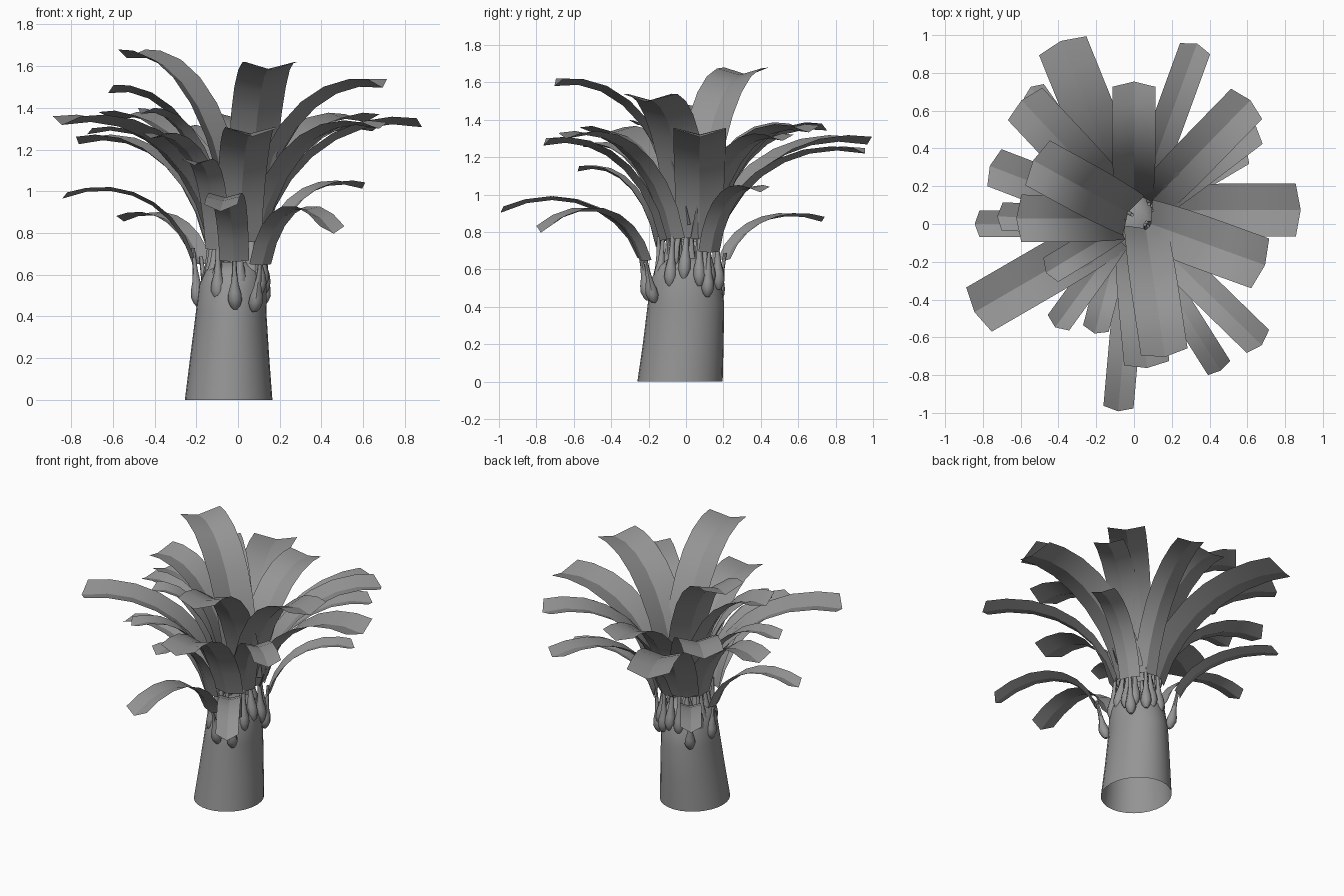
import bpy, bmesh
from math import pi, cos, sin
from mathutils import Vector

cube = bpy.data.objects.get("Cube")
if cube:
    bpy.data.objects.remove(cube, do_unlink=True)

grey = bpy.data.materials.new("plain_grey")
grey.use_nodes = True
COLOUR = (0.3, 0.3, 0.3, 1)
grey.diffuse_color = COLOUR
grey.node_tree.nodes["Principled BSDF"].inputs["Base Color"].default_value = COLOUR


def finish(bm, name, angle):
    """Turn a bmesh into a smooth shaded object."""
    mesh = bpy.data.meshes.new(name)
    bm.to_mesh(mesh)
    bm.free()
    mesh.materials.append(grey)
    obj = bpy.data.objects.new(name, mesh)
    bpy.context.collection.objects.link(obj)
    bpy.ops.object.select_all(action='DESELECT')
    obj.select_set(True)
    bpy.context.view_layer.objects.active = obj
    bpy.ops.object.shade_smooth_by_angle(angle=angle)
    return obj


def tube(name, rings, sides, cap_bottom):
    """Loft horizontal ellipses given as (centre, x radius, y radius)."""
    bm = bmesh.new()
    turns = [2 * pi * i / sides for i in range(sides)]
    loops = [[bm.verts.new(c + Vector((rx * cos(a), ry * sin(a), 0))) for a in turns]
             for c, rx, ry in rings]
    for low, high in zip(loops, loops[1:]):
        for i in range(sides):
            j = (i + 1) % sides
            bm.faces.new((low[i], low[j], high[j], high[i]))
    bm.faces.new(loops[-1])
    if cap_bottom:
        bm.faces.new(loops[0][::-1])
    return finish(bm, name, pi / 4)


def bezier(p, t):
    s = 1 - t
    return p[0] * s**3 + p[1] * 3 * s * s * t + p[2] * 3 * s * t * t + p[3] * t**3


def blade(name, path, side, width, steps=7):
    """Arching strip with a creased gutter and a blunt pointed tip."""
    bm = bmesh.new()
    rows = []
    for k in range(steps + 1):
        t = k / steps
        here = bezier(path, t)
        along = (bezier(path, t + 0.01) - bezier(path, t - 0.01)).normalized()
        up = side.cross(along).normalized()
        half = side * width / 2 * (0.88 + 0.12 * min(1, 2 * t))
        rim = here + up * width * 0.01
        keel = here - up * width * 0.12
        if k == steps:
            rim -= along * 0.035
        rows.append([bm.verts.new(v) for v in (rim - half, keel, rim + half)])
    for a, b in zip(rows, rows[1:]):
        for i in range(2):
            bm.faces.new((a[i], a[i + 1], b[i + 1], b[i]))
    return finish(bm, name, pi / 8)


# Leaning oval trunk, open underneath
trunk_rings = [(-0.045, -0.032, 0, 0.21, 0.228), (-0.04, -0.015, 0.2, 0.19, 0.216),
               (-0.033, 0, 0.42, 0.169, 0.204), (-0.025, 0, 0.55, 0.162, 0.185),
               (-0.02, 0, 0.62, 0.135, 0.15), (-0.01, 0, 0.66, 0.08, 0.09)]
tube("trunk", [(Vector((x, y, z)), rx, ry) for x, y, z, rx, ry in trunk_rings], 28, False)

# Fronds: tip x, tip y, tip z, width, droop, sideways shift of the base
fronds = [
    (-0.39, 0.975, 1.30, 0.27, 0.08, 0), (0.335, 0.96, 1.24, 0.17, 0.08, 0),
    (0, 0.76, 1.37, 0.23, 0.06, 0), (-0.54, 0.34, 1.67, 0.27, 0.06, 0),
    (-0.60, 0.66, 1.37, 0.25, 0.08, 0), (-0.55, 0.73, 0.87, 0.13, 0.09, 0),
    (-0.77, 0.31, 1.25, 0.21, 0.09, 0), (-0.63, 0.03, 1.50, 0.25, 0.06, 0),
    (-0.73, 0.04, 1.29, 0.15, 0.09, 0), (-0.85, 0, 0.98, 0.14, 0.12, 0),
    (-0.85, -0.47, 1.35, 0.27, 0.08, 0), (-0.47, -0.26, 1.39, 0.15, 0.05, 0),
    (-0.42, -0.55, 1.27, 0.14, 0.06, 0), (-0.21, -0.585, 1.14, 0.14, 0.07, -0.04),
    (-0.085, -1.00, 0.92, 0.16, 0.17, 0.03), (0.07, -0.77, 1.29, 0.24, 0.08, 0),
    (0.165, -0.71, 1.61, 0.25, 0.07, 0.04), (0.465, -0.785, 0.81, 0.14, 0.24, 0),
    (0.68, -0.645, 1.32, 0.17, 0.09, 0), (0.70, -0.22, 1.53, 0.28, 0.06, 0),
    (0.89, 0.075, 1.34, 0.28, 0.08, 0.05), (0.62, 0.66, 1.36, 0.23, 0.08, 0),
    (0.65, 0.52, 1.31, 0.19, 0.08, 0), (0.60, 0.40, 1.03, 0.15, 0.08, 0.02),
]
for n, (x, y, z, width, droop, shift) in enumerate(fronds, 1):
    rank = min(1, max(0, (z - 0.85) / 0.8))  # low outer fronds to high inner ones
    tip = Vector((x, y, 0))
    crown = Vector((-0.03, 0, 0)).lerp(Vector((0.015, 0.035, 0)), rank)
    crown += Vector((0, 0, 1)).cross(tip - crown).normalized() * shift
    length = (tip - crown).length
    out = (tip - crown).normalized()
    side = out.cross(Vector((0, 0, 1)))

    def spot(radius, height):
        return crown + out * radius + Vector((0, 0, height))

    # Arching blade
    oval = 1 + 0.2 * abs(out.y)
    start, base, top = (0.22 - 0.2 * rank) * oval, 0.65 + 0.2 * rank, z + droop
    span = length - start
    path = [spot(start, base), spot(start + 0.12 * span, base + 0.62 * (top - base)),
            spot(start + 0.55 * span, top), spot(length, z)]
    blade(f"frond_blade_{n}", path, side, width)

    # Stalk swelling into a drop-shaped foot on the trunk
    foot = spot((0.175 - 0.07 * rank) * oval, 0.42 + 0.15 * rank)
    head = bezier(path, 0.06) - out * 0.01
    profile = [(0, 0.01), (0.06, 0.024), (0.16, 0.034), (0.28, 0.031),
               (0.45, 0.018), (0.65, 0.012), (1, 0.009)]
    tube(f"frond_stalk_{n}", [(foot.lerp(head, t), r, r) for t, r in profile], 8, True)
